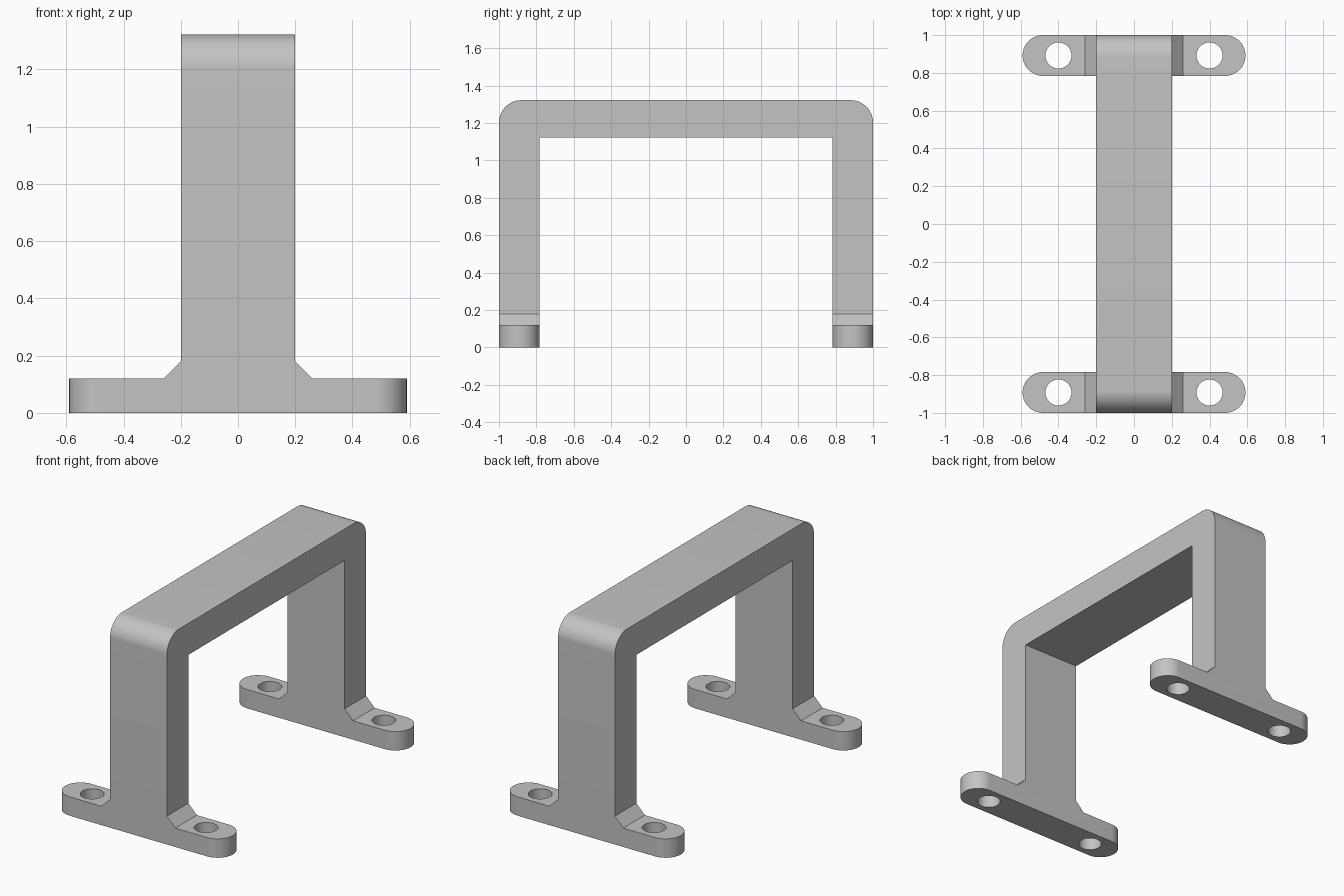
import bpy, bmesh, math
from mathutils import Vector

cube = bpy.data.objects.get("Cube")
if cube:
    bpy.data.objects.remove(cube, do_unlink=True)

HALF_WIDTH, HEIGHT, THICK = 0.2, 1.322, 0.216
FOOT_HALF, FOOT_H, CHAMFER = 0.59, 0.12, 0.06
HOLE_X, HOLE_R = 0.4, 0.069
FOOT_Y = 1 - THICK / 2
SHOULDER = FOOT_H + CHAMFER

grey = bpy.data.materials.new("plain grey")
grey.use_nodes = True
grey.diffuse_color = (0.55, 0.55, 0.55, 1)
bsdf = next(n for n in grey.node_tree.nodes if n.type == 'BSDF_PRINCIPLED')
bsdf.inputs["Base Color"].default_value = grey.diffuse_color


def prism(name, points, sweep, round_edge, radius, segments):
    """Extrude a closed profile along sweep, then round the chosen edges."""
    bm = bmesh.new()
    face = bm.faces.new([bm.verts.new(p) for p in points])
    result = bmesh.ops.extrude_face_region(bm, geom=[face])
    moved = [v for v in result["geom"] if isinstance(v, bmesh.types.BMVert)]
    bmesh.ops.translate(bm, verts=moved, vec=sweep)
    edges = [e for e in bm.edges if round_edge(e.verts[0].co, e.verts[1].co)]
    bmesh.ops.bevel(bm, geom=edges, offset=radius, segments=segments,
                    profile=0.5, affect='EDGES')
    bmesh.ops.remove_doubles(bm, verts=bm.verts, dist=0.0005)
    bmesh.ops.recalc_face_normals(bm, faces=bm.faces)
    mesh = bpy.data.meshes.new(name)
    bm.to_mesh(mesh)
    bm.free()
    mesh.materials.append(grey)
    obj = bpy.data.objects.new(name, mesh)
    bpy.context.collection.objects.link(obj)
    return obj


def combine(target, other, operation):
    """Apply a boolean and discard the second object."""
    mod = target.modifiers.new("combine", 'BOOLEAN')
    mod.operation, mod.object, mod.solver = operation, other, 'EXACT'
    bpy.context.view_layer.objects.active = target
    bpy.ops.object.modifier_apply(modifier=mod.name)
    bpy.data.objects.remove(other, do_unlink=True)


# Arch: two legs and a top bar with rounded outer corners
inner, under = 1 - THICK, HEIGHT - 0.2
arch = [(-1, SHOULDER), (-1, HEIGHT), (1, HEIGHT), (1, SHOULDER),
        (inner, SHOULDER), (inner, under), (-inner, under), (-inner, SHOULDER)]
bracket = prism(
    "bracket", [(-HALF_WIDTH, y, z) for y, z in arch],
    Vector((2 * HALF_WIDTH, 0, 0)),
    lambda a, b: abs(a.y - b.y) < 0.01 and min(a.z, b.z) > HEIGHT - 0.01
    and abs(a.x - b.x) > 0.1, 0.12, 16)

# Feet: chamfered shoulders, round ends and two screw holes each
half = [(FOOT_HALF, 0), (FOOT_HALF, FOOT_H),
        (HALF_WIDTH + CHAMFER, FOOT_H), (HALF_WIDTH, SHOULDER)]
profile = half + [(-x, z) for x, z in reversed(half)]
for side in (-1, 1):
    foot = prism(
        "foot", [(x, side * FOOT_Y - THICK / 2, z) for x, z in profile],
        Vector((0, THICK, 0)),
        lambda a, b: min(abs(a.x), abs(b.x)) > FOOT_HALF - 0.01
        and abs(a.z - b.z) > 0.05 and a.x * b.x > 0, THICK / 2 - 0.0001, 16)
    for hole in (-HOLE_X, HOLE_X):
        bpy.ops.mesh.primitive_cylinder_add(
            vertices=48, radius=HOLE_R, depth=1, location=(hole, side * FOOT_Y, 0))
        cutter = bpy.context.object
        cutter.name = "hole_cutter"
        cutter.data.materials.append(grey)
        cutter.hide_render = True
        combine(foot, cutter, 'DIFFERENCE')
    combine(bracket, foot, 'UNION')

# Merge coplanar seams, then shade the curves smooth
bm = bmesh.new()
bm.from_mesh(bracket.data)
bmesh.ops.remove_doubles(bm, verts=bm.verts, dist=0.0003)
bmesh.ops.dissolve_limit(bm, angle_limit=math.radians(0.5),
                         verts=bm.verts, edges=bm.edges)
bm.to_mesh(bracket.data)
bm.free()
bpy.ops.object.select_all(action='DESELECT')
bracket.select_set(True)
bpy.context.view_layer.objects.active = bracket
bpy.ops.object.shade_smooth_by_angle(angle=math.radians(30))
